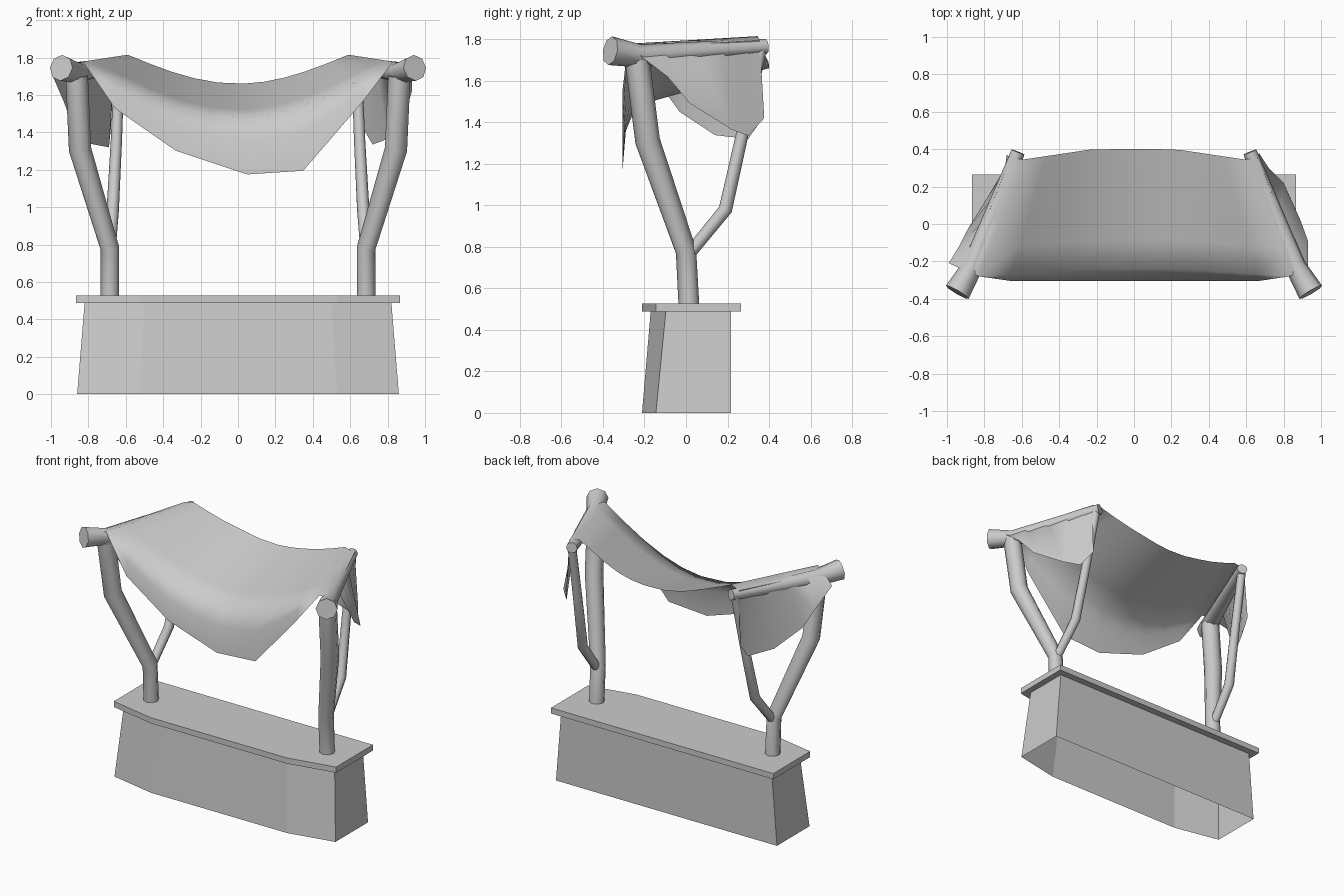
import bpy, bmesh, math
from mathutils import Vector

cube = bpy.data.objects.get("Cube")
if cube:
    bpy.data.objects.remove(cube, do_unlink=True)

GREY = (0.6, 0.6, 0.6, 1)
grey = bpy.data.materials.new("plain_grey")
grey.use_nodes = True
grey.diffuse_color = GREY
grey.node_tree.nodes["Principled BSDF"].inputs["Base Color"].default_value = GREY


def finish(name, bm, angle=None, recalc=True):
    if recalc:
        bmesh.ops.recalc_face_normals(bm, faces=bm.faces[:])
    mesh = bpy.data.meshes.new(name)
    bm.to_mesh(mesh)
    bm.free()
    mesh.materials.append(grey)
    obj = bpy.data.objects.new(name, mesh)
    bpy.context.collection.objects.link(obj)
    if angle:
        bpy.ops.object.select_all(action='DESELECT')
        obj.select_set(True)
        bpy.context.view_layer.objects.active = obj
        bpy.ops.object.shade_smooth_by_angle(angle=math.radians(angle))
    return obj


def bowed_outline(half, bend, back, corner, front):
    """Plan of the counter: straight back, faceted bowed front."""
    return [(-half, back), (-half, corner), (-bend, front),
            (bend, front), (half, corner), (half, back)]


def loft(name, low, high, z0, z1, bottom):
    bm = bmesh.new()
    a = [bm.verts.new((x, y, z0)) for x, y in low]
    b = [bm.verts.new((x, y, z1)) for x, y in high]
    n = len(a)
    for i in range(n):
        j = (i + 1) % n
        bm.faces.new((a[i], a[j], b[j], b[i]))
    bm.faces.new(b)
    if bottom:
        bm.faces.new(a[::-1])
    return finish(name, bm)


def tube(name, path, side, sides=8):
    """Tapered limb through (x, y, z, radius) points, mirrored by side."""
    pts = [Vector((p[0] * side, p[1], p[2])) for p in path]
    bm = bmesh.new()
    rings = []
    for i, p in enumerate(pts):
        t = (pts[min(i + 1, len(pts) - 1)] - pts[max(i - 1, 0)]).normalized()
        ref = Vector((0, 0, 1)) if abs(t.z) < 0.6 else Vector((0, 1, 0))
        u = t.cross(ref).normalized()
        v = t.cross(u)
        rings.append([bm.verts.new(p + path[i][3] * (
            u * math.cos(k * math.tau / sides) + v * math.sin(k * math.tau / sides)))
            for k in range(sides)])
    for a, b in zip(rings, rings[1:]):
        for k in range(sides):
            j = (k + 1) % sides
            bm.faces.new((a[k], a[j], b[j], b[k]))
    bm.faces.new(rings[0])
    bm.faces.new(rings[-1])
    return finish(name, bm, 50)


# Counter: hollow tapered base and overhanging top
loft("counter_base", bowed_outline(0.86, 0.53, 0.217, -0.145, -0.212),
     bowed_outline(0.82, 0.5, 0.217, -0.097, -0.17), 0, 0.49, False)
plan = bowed_outline(0.865, 0.53, 0.265, -0.145, -0.212)
loft("counter_top", plan, plan, 0.488, 0.528, True)

# Forked branch posts and the rails they carry
for label, s in (("left", 1), ("right", -1)):
    tube(label + "_forked_post", [(0.685, 0.015, 0.5, 0.05), (0.685, 0, 0.78, 0.05),
         (0.845, -0.185, 1.31, 0.06), (0.862, -0.235, 1.7, 0.06)], s)
    tube(label + "_rear_branch", [(0.685, 0.01, 0.76, 0.03), (0.67, 0.19, 0.98, 0.033),
         (0.65, 0.275, 1.36, 0.03), (0.635, 0.36, 1.75, 0.028)], s)
    tube(label + "_rail", [(0.945, -0.365, 1.745, 0.07), (0.86, -0.22, 1.72, 0.056),
         (0.62, 0.385, 1.765, 0.037)], s)


def lerp(a, b, t):
    return a + (b - a) * t


def along(table, x):
    for (x0, z0), (x1, z1) in zip(table, table[1:]):
        if x <= x1:
            return lerp(z0, z1, (x - x0) / (x1 - x0))
    return table[-1][1]


# Cloth canopy: sagging roof, side drapes and an uneven front drape
COLUMNS = [-1, -0.79, -0.6, -0.4, -0.18, 0.06, 0.24, 0.42, 0.6, 0.8, 1]
ROWS = [0, 0.24, 0.47, 0.7, 0.9, 1]
LEFT_HEM = [(0.93, -0.22, 1.72), (0.93, -0.09, 1.62), (0.89, 0.02, 1.49),
            (0.8, 0.22, 1.365), (0.72, 0.3, 1.335), (0.67, 0.377, 1.42)]
RIGHT_HEM = [(-0.99, -0.21, 1.7), (-0.93, -0.11, 1.56), (-0.89, -0.03, 1.45),
             (-0.785, 0.14, 1.338), (-0.69, 0.3, 1.32), (-0.68, 0.37, 1.42)]
FRONT_HEM = [(-0.84, 1.765), (-0.66, 1.53), (-0.33, 1.3), (0.05, 1.175),
             (0.35, 1.195), (0.84, 1.765)]

bm = bmesh.new()
grid = []
for v, left, right in zip(ROWS, LEFT_HEM, RIGHT_HEM):
    width = lerp(0.83, 0.59, v)
    edge = lerp(1.778, 1.815, v)
    sag = lerp(0.3, 0.155, v)
    row = [bm.verts.new(right), bm.verts.new((-width - 0.07, lerp(-0.25, 0.355, v), edge - 0.02))]
    for u in COLUMNS:
        dip = math.cos(u * math.pi / 2)
        y = lerp(lerp(-0.28, -0.24, dip), 0.345 + 0.055 * min(1, 1.6 * (1 - abs(u))), v)
        row.append(bm.verts.new((u * width, y, edge - sag * dip)))
    row += [bm.verts.new((width + 0.07, lerp(-0.25, 0.355, v), edge - 0.02)), bm.verts.new(left)]
    grid.append(row)
for a, b in zip(grid, grid[1:]):
    for i in range(len(a) - 1):
        bm.faces.new((a[i], a[i + 1], b[i + 1], b[i]))

fold = grid[0][2:-2]
middle, hem = [], []
for vert in fold[1:-1]:
    x, y, z = vert.co
    low = along(FRONT_HEM, x)
    middle.append(bm.verts.new((x, -0.29, lerp(z, low, 0.4))))
    hem.append(bm.verts.new((x, -0.305, low)))
for a, b in ((fold[1:-1], middle), (middle, hem)):
    for i in range(len(a) - 1):
        bm.faces.new((b[i], b[i + 1], a[i + 1], a[i]))
for tip, k in ((fold[0], 0), (fold[-1], -1)):
    inner = fold[1] if k == 0 else fold[-2]
    bm.faces.new((tip, middle[k], inner))
    bm.faces.new((tip, hem[k], middle[k]))
finish("cloth_canopy", bm, 60)
